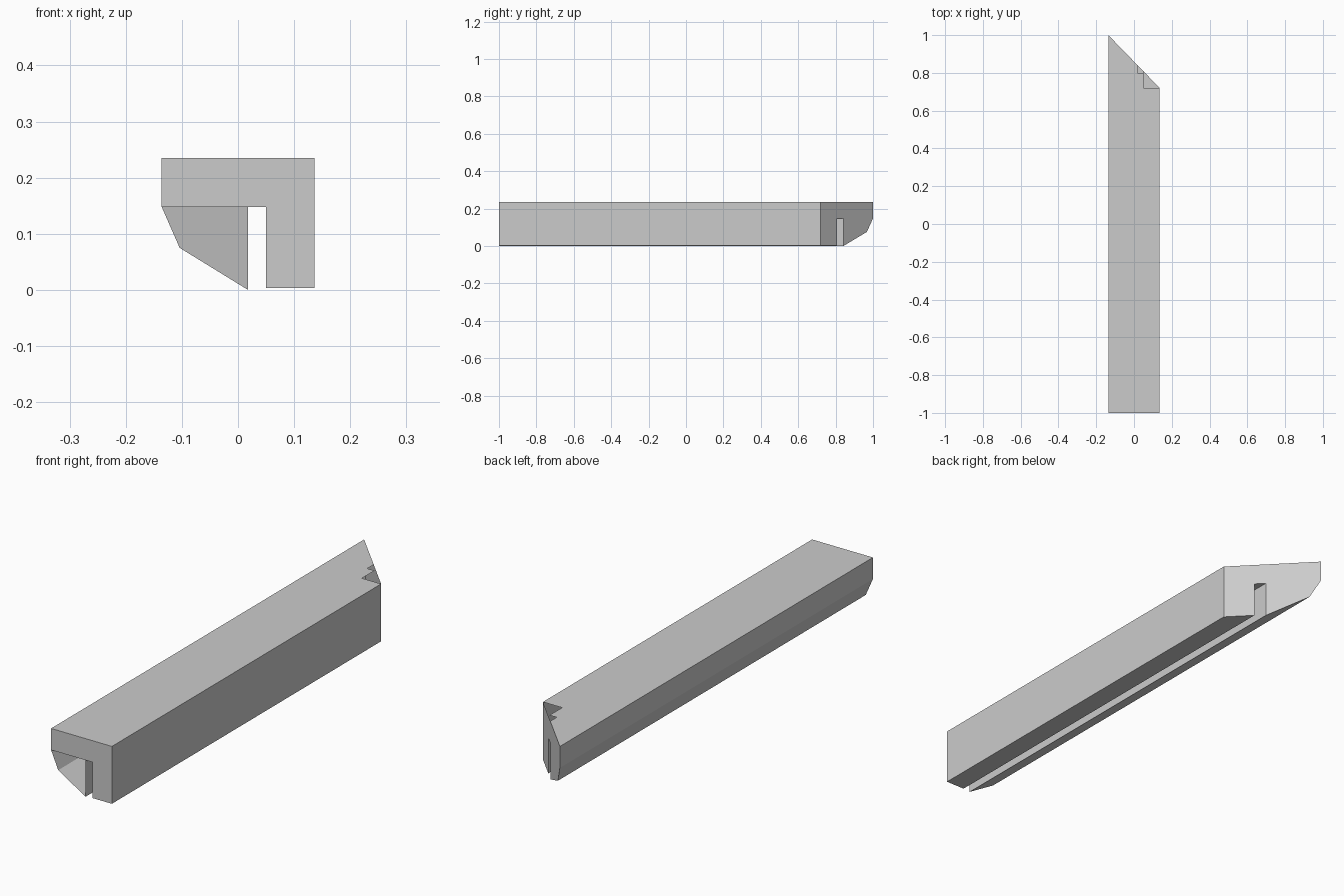
import bpy, bmesh

if "Cube" in bpy.data.objects:
    bpy.data.objects.remove(bpy.data.objects["Cube"])

# Cross-section in x, z
W, TOP, SHELF = 0.136, 0.235, 0.148
SLOT_L, SLOT_R = 0.018, 0.05
profile = [(-W, TOP), (-W, SHELF), (-0.104, 0.075), (SLOT_L, 0.0), (SLOT_L, SHELF),
           (SLOT_R, SHELF), (SLOT_R, 0.003), (W, 0.003), (W, TOP)]


def mitre(x):
    return 0.86 - 0.14 * x / W


bm = bmesh.new()


def face(points):
    bm.faces.new([bm.verts.new(p) for p in points])


# Long sides: every profile edge except the top one runs to the mitred end
for (x0, z0), (x1, z1) in zip(profile, profile[1:]):
    face([(x0, -1, z0), (x1, -1, z1), (x1, mitre(x1), z1), (x0, mitre(x0), z0)])

# Mitred back end
face([(x, mitre(x), z) for x, z in profile])

# Front end covers the cap and right leg; the left hollow stays open
face([(x, -1, z) for i, (x, z) in enumerate(profile) if i not in (2, 3)])

# Top sheet with the stepped notch at the mitre
top = [(-W, -1), (W, -1), (W, 0.72), (SLOT_R, 0.72), (SLOT_R, 0.80),
       (SLOT_L, 0.80), (SLOT_L, mitre(SLOT_L)), (-W, 1)]
face([(x, y, TOP) for x, y in top])

bmesh.ops.remove_doubles(bm, verts=bm.verts, dist=0.0005)
bmesh.ops.recalc_face_normals(bm, faces=bm.faces)
mesh = bpy.data.meshes.new("slotted_moulding")
bm.to_mesh(mesh)
bm.free()
bpy.context.collection.objects.link(bpy.data.objects.new("slotted_moulding", mesh))
